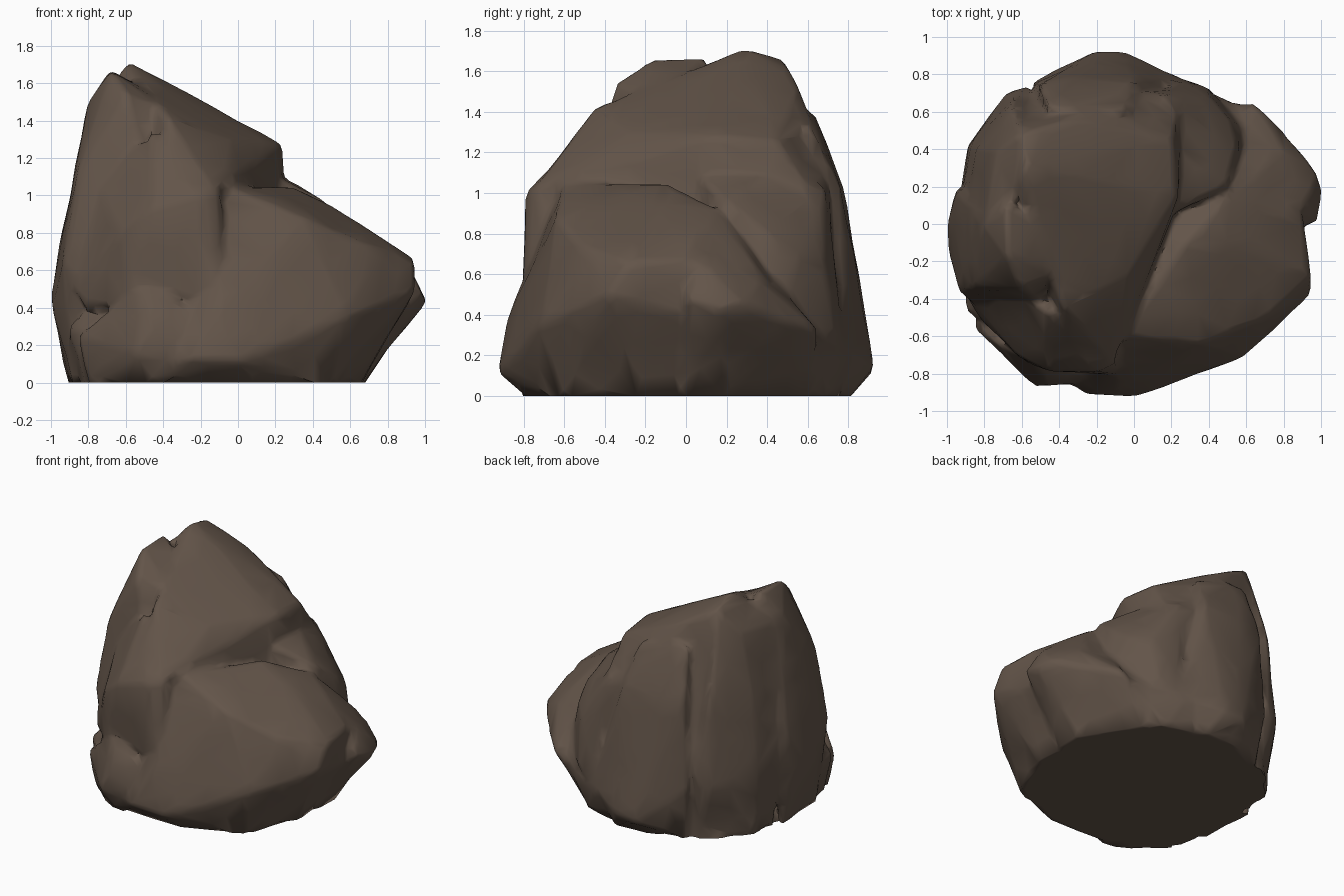
import bpy
import bmesh
from mathutils import noise

old_cube = bpy.data.objects.get("Cube")
if old_cube:
    bpy.data.objects.remove(old_cube, do_unlink=True)

# Dull brown stone
stone = bpy.data.materials.new("brown_stone")
stone.use_nodes = True
colour = (0.125, 0.09, 0.067, 1)
stone.diffuse_color = colour
shader = stone.node_tree.nodes["Principled BSDF"]
shader.inputs["Base Color"].default_value = colour
shader.inputs["Roughness"].default_value = 0.9


def add_chunk(bm, corners):
    """Add one convex lump of stone spanning the given corners."""
    verts = [bm.verts.new(corner) for corner in corners]
    result = bmesh.ops.convex_hull(bm, input=verts)
    loose = [v for v in result["geom_interior"] if isinstance(v, bmesh.types.BMVert)]
    bmesh.ops.delete(bm, geom=loose, context="VERTS")


# Broad foot with the low slope that falls away to one side
foot = [
    (-.9, 0, 0), (-.8, -.5, 0), (-.4, -.76, 0), (.1, -.76, 0), (.5, -.6, 0),
    (.65, -.2, 0), (.6, .3, 0), (.3, .7, 0), (-.2, .8, 0), (-.7, .6, 0),
    (-.26, -.91, .12), (0, -.92, .12), (.35, -.77, .2), (.58, -.71, .35),
    (.94, -.38, .5), (.9, -.1, .42), (.84, .35, .4), (.6, .62, .3),
    (.2, .8, .2), (-.1, -.88, .36), (.94, -.28, .65), (.9, 0, .67),
    (.75, .35, .62), (.7, -.5, .73), (.35, -.64, .88), (.5, -.1, .94),
    (.5, .15, .92), (.27, -.1, 1.05), (-.05, -.6, 1.05), (-.9, -.45, .3),
]
side_lobe = [
    (.97, 0, .48), (1, .17, .43), (.98, .27, .46), (.87, .4, .4),
    (.64, .66, .32), (.4, .6, 0), (.65, 0, 0), (.65, .2, 0), (.9, .1, .64),
    (.8, .37, .56), (.5, .15, .88), (.3, .3, .5),
]

# Tall leaning block with the long sloping roof and the step below it
tower = [
    (-.85, .4, 0), (-.6, .65, 0), (.2, .7, 0), (-.5, -.6, 0),
    (-.9, .3, .5), (-.6, .7, .6), (.25, .72, .5), (.22, .1, .8),
    (-.62, .22, 1.66), (-.58, .3, 1.71), (-.6, .48, 1.66),
    (-.35, .56, 1.52), (.23, .15, 1.27), (.2, .45, 1.25), (.2, .03, 1.08),
    (-.04, -.28, 1.3), (-.03, -.54, 1.1), (-.38, -.44, 1.42),
    (-.35, -.77, .97), (-.12, -.74, 1.02), (.1, .7, 1), (.24, .62, 1),
]

# Low flank between the tower and the slope, towards the rear
flank = [
    (.26, .08, 1.07), (.5, .2, .94), (.54, .4, .8), (.5, .55, .7),
    (.4, .67, .66), (.28, .35, 1.07), (.15, .68, 1.04), (0, .3, 1.08),
    (.39, .74, .3), (.24, .78, .25), (.6, .5, .4), (0, 0, .4),
]

# Upright boulder on the steep side
boulder = [
    (-.88, -.3, 0), (-.9, .15, 0), (-.99, -.15, .4), (-1, 0, .46),
    (-.95, .18, .7), (-.93, -.36, .65), (-.8, -.45, .5), (-.68, -.17, 1.66),
    (-.68, .1, 1.66), (-.8, 0, 1.48), (-.86, -.34, 1.1), (-.6, -.34, 1.54),
    (-.36, -.22, 1.46), (-.5, -.42, 1.2), (-.45, 0, 1.54),
]

# Front shoulder, with a small lobe at its foot
shoulder = [
    (-.88, -.4, .5), (-.82, -.5, .4), (-.62, -.69, .8), (-.45, -.78, .94),
    (-.2, -.78, 1), (-.1, -.73, 1.02), (-.45, -.46, 1.35), (-.58, -.4, 1.22),
    (-.72, -.42, 1), (-.1, -.8, .5), (0, -.4, .4), (-.6, -.72, .4),
]
lobe = [
    (-.8, -.55, 0), (-.45, -.8, 0), (-.53, -.86, .15), (-.46, -.86, .3),
    (-.86, -.54, .25), (-.7, -.66, .38), (-.5, -.78, .5), (-.25, -.8, .4),
    (-.2, -.85, .1), (-.4, -.3, .2),
]

# Upright ribs down the rear
rear_rib = [
    (-.5, .7, 0), (.05, .78, 0), (-.2, .92, .12), (-.05, .92, .14),
    (-.18, .89, .36), (-.54, .75, .4), (-.4, .82, .3), (.1, .84, .2),
    (.24, .77, .25), (.1, .8, .5), (-.5, .74, 1.03), (-.3, .77, 1.03),
    (0, .75, 1.03), (-.46, .62, 1.42), (-.05, .6, 1.33), (-.2, .2, .6),
]
corner_rib = [
    (-.86, .2, 0), (-.82, .38, 0), (-.57, .66, 0), (-.93, .15, .5),
    (-.89, .42, .4), (-.68, .69, .4), (-.57, .73, .5), (-.84, .4, 1),
    (-.65, .64, 1.1), (-.88, .1, 1), (-.78, .06, 1.46), (-.74, .38, 1.48),
    (-.64, .12, 1.62), (-.6, .48, 1.64), (-.4, .2, .5),
]

# Fuse the lumps into one stone
chunks = (foot, side_lobe, tower, flank, boulder, shoulder, lobe, rear_rib, corner_rib)
bm = bmesh.new()
for corners in chunks:
    add_chunk(bm, corners)
bmesh.ops.recalc_face_normals(bm, faces=bm.faces)
mesh = bpy.data.meshes.new("rock")
bm.to_mesh(mesh)
bm.free()
rock = bpy.data.objects.new("rock", mesh)
bpy.context.collection.objects.link(rock)
bpy.context.view_layer.objects.active = rock
rock.select_set(True)


def apply_modifier(kind, **settings):
    modifier = rock.modifiers.new(kind.title(), kind)
    for key, value in settings.items():
        setattr(modifier, key, value)
    bpy.ops.object.modifier_apply(modifier=modifier.name)


apply_modifier("REMESH", mode="VOXEL", voxel_size=0.022)
apply_modifier("SMOOTH", factor=0.5, iterations=8)

# Gentle weathering
bm = bmesh.new()
bm.from_mesh(rock.data)
bm.normal_update()
shifts = [v.normal * (0.006 + noise.noise(v.co * 3.5) * 0.01) for v in bm.verts]
for vert, shift in zip(bm.verts, shifts):
    vert.co += shift
bm.to_mesh(rock.data)
bm.free()
apply_modifier("DECIMATE", ratio=0.05)

# Level the underside
for vert in rock.data.vertices:
    if vert.co.z < 0.03:
        vert.co.z = 0

rock.data.materials.clear()
rock.data.materials.append(stone)
for face in rock.data.polygons:
    face.material_index = 0
bpy.ops.object.shade_smooth_by_angle(angle=1.1)
